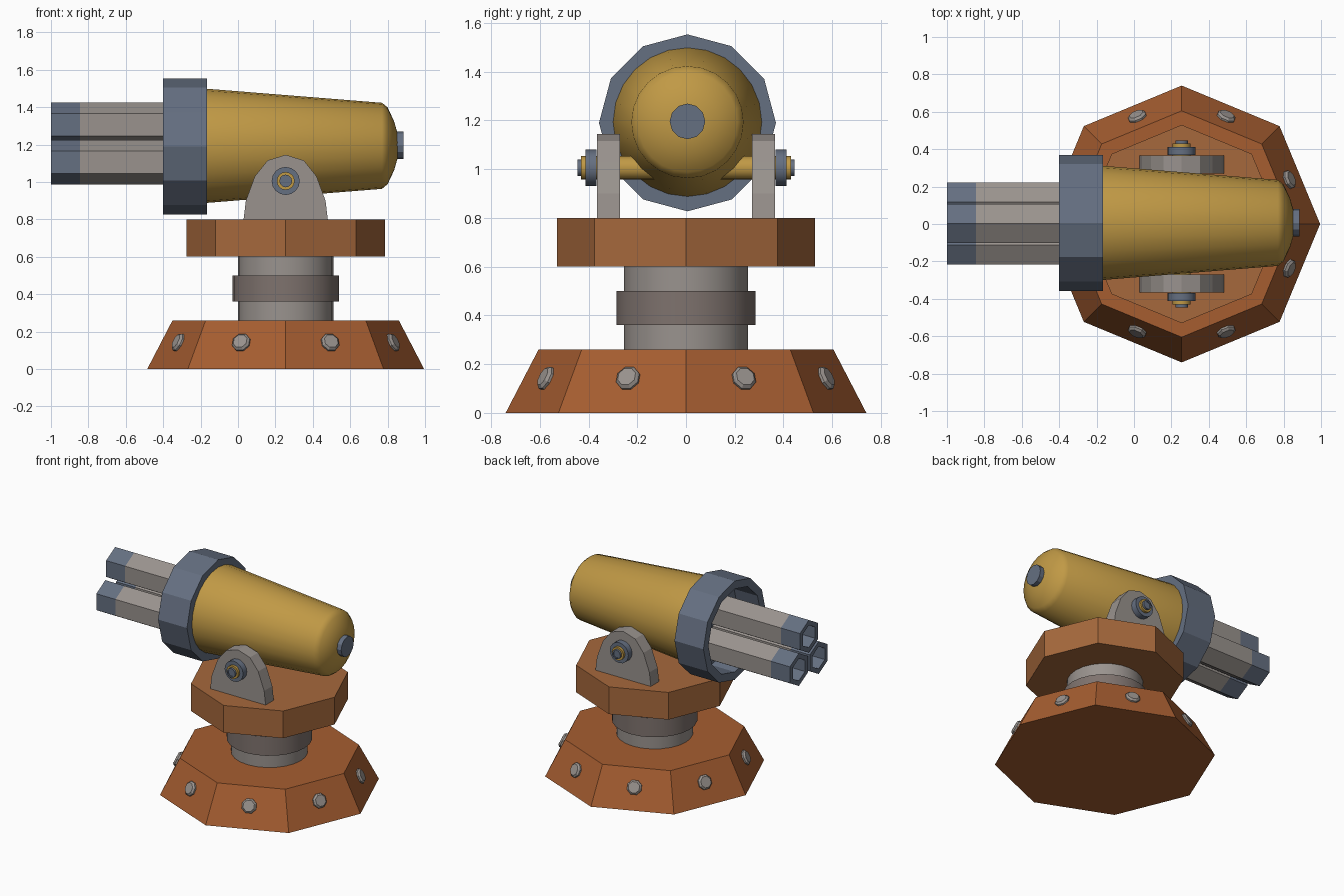
import bpy, bmesh
from math import pi, cos, sin, radians
from mathutils import Vector, Quaternion

if "Cube" in bpy.data.objects:
    bpy.data.objects.remove(bpy.data.objects["Cube"])

CX = 0.255          # turret's vertical axis
BZ = 1.19           # gun axis height


def material(name, rgb):
    m = bpy.data.materials.new(name)
    m.diffuse_color = (*rgb, 1)
    m.use_nodes = True
    m.node_tree.nodes["Principled BSDF"].inputs["Base Color"].default_value = m.diffuse_color
    return m


RUST = material("rust", (0.38, 0.11, 0.03))
PLATE = material("plate", (0.38, 0.14, 0.045))
BRASS = material("brass", (0.53, 0.32, 0.06))
STEEL = material("steel", (0.13, 0.16, 0.22))
GREY = material("grey", (0.32, 0.29, 0.27))
DARK = material("dark_grey", (0.21, 0.17, 0.155))


def finish(bm, name, mat, smooth):
    bmesh.ops.remove_doubles(bm, verts=bm.verts, dist=1e-5)
    bmesh.ops.recalc_face_normals(bm, faces=bm.faces)
    me = bpy.data.meshes.new(name)
    bm.to_mesh(me)
    bm.free()
    if smooth:
        me.shade_smooth()
        me.set_sharp_from_angle(angle=radians(smooth))
    me.materials.append(mat)
    ob = bpy.data.objects.new(name, me)
    bpy.context.collection.objects.link(ob)
    return ob


def lathe(name, profile, sides, mat, loc, axis=(0, 0, 1), phase=0, smooth=0):
    """Revolve (radius, height) points around an axis; radius 0 closes the end."""
    bm = bmesh.new()
    rings = []
    for r, h in profile:
        if r == 0:
            rings.append([bm.verts.new((0, 0, h))])
        else:
            rings.append([bm.verts.new((r * cos(phase + 2 * pi * i / sides),
                                        r * sin(phase + 2 * pi * i / sides), h))
                          for i in range(sides)])
    for a, b in zip(rings, rings[1:]):
        if len(a) == 1 or len(b) == 1:
            bm.faces.new(b if len(a) == 1 else a)    # flat cap
            continue
        for i in range(sides):
            j = (i + 1) % sides
            bm.faces.new((a[i], a[j], b[j], b[i]))
    for ring in rings:
        if len(ring) == 1:
            bm.verts.remove(ring[0])
    ob = finish(bm, name, mat, smooth)
    d = Vector(axis)
    q = Quaternion() if d.z > 0.999 else d.to_track_quat('Z', 'Y')
    ob.rotation_mode = 'QUATERNION'
    ob.rotation_quaternion = q
    ob.location = loc
    return ob


def tube(name, r, h0, h1, sides, mat, loc, **kw):
    return lathe(name, [(0, h0), (r, h0), (r, h1), (0, h1)], sides, mat, loc, **kw)


# Base, neck, collar and turntable
lathe("base", [(0, 0), (0.74, 0), (0.605, 0.26), (0, 0.26)], 8, RUST, (CX, 0, 0))
tube("neck", 0.255, 0.26, 0.6, 24, GREY, (CX, 0, 0), smooth=35)
tube("neck_collar", 0.285, 0.36, 0.5, 24, DARK, (CX, 0, 0), smooth=35)
tube("turntable", 0.53, 0.6, 0.8, 8, PLATE, (CX, 0, 0))

# One bolt on each sloped base face
for i in range(8):
    a = radians(22.5 + 45 * i)
    tilt = radians(25.6)
    n = (cos(tilt) * cos(a), cos(tilt) * sin(a), sin(tilt))
    lathe(f"base_bolt_{i}", [(0, -0.02), (0.052, -0.02), (0.052, 0.01), (0.04, 0.022), (0, 0.022)],
          8, GREY, (CX + 0.617 * cos(a), 0.617 * sin(a), 0.14), axis=n, phase=pi / 8)

# Arched brackets with pivot hardware on both sides
half = [(0.225, 0.8), (0.213, 0.9), (0.165, 1.03), (0.097, 1.115)]
arch = half + [(0, 1.145)] + [(-x, z) for x, z in reversed(half)]
for side, s in (("front", -1), ("back", 1)):
    bm = bmesh.new()
    f = bm.faces.new([bm.verts.new((CX + x, s * 0.27, z)) for x, z in arch])
    ext = bmesh.ops.extrude_face_region(bm, geom=[f], use_keep_orig=True)
    bmesh.ops.translate(bm, vec=(0, s * 0.095, 0),
                        verts=[v for v in ext["geom"] if isinstance(v, bmesh.types.BMVert)])
    finish(bm, f"{side}_bracket", GREY, 0)
    pivot = (CX, 0, 1.005)
    tube(f"{side}_pivot_washer", 0.075, 0.368, 0.412, 16, STEEL, pivot, axis=(0, s, 0), smooth=35)
    lathe(f"{side}_pivot_cap", [(0, 0.42), (0.034, 0.42), (0.034, 0.446), (0.024, 0.446), (0.024, 0.44), (0, 0.44)],
          12, STEEL, pivot, axis=(0, s, 0), smooth=35)
tube("pivot_axle", 0.048, -0.43, 0.43, 16, BRASS, (CX, 0, 1.005), axis=(0, 1, 0), smooth=35)

# Gun body, muzzle ring and tail cap
GUN = (0, 0.006, BZ)
lathe("gun_body", [(0, -0.2), (0.305, -0.2), (0.305, -0.165), (0.23, 0.77), (0.205, 0.80),
                   (0.13, 0.835), (0.07, 0.852), (0, 0.852)],
      24, BRASS, (0, 0.006, BZ + 0.003), axis=(1, 0, 0), smooth=40)
lathe("muzzle_ring", [(0, -0.21), (0.305, -0.21), (0.305, -0.4), (0.363, -0.4), (0.363, -0.165), (0, -0.165)],
      12, STEEL, GUN, axis=(1, 0, 0))
tube("tail_cap", 0.073, 0.83, 0.885, 12, STEEL, (0, 0.006, BZ + 0.006), axis=(1, 0, 0))

# Three hexagonal barrels with hollow tips
R = 0.12
for name, y, z in (("top", 0.002, 1.305), ("front", -0.112, 1.105), ("back", 0.118, 1.105)):
    kw = dict(axis=(1, 0, 0), phase=pi / 6)
    tube(f"{name}_barrel", R, -0.845, -0.205, 6, GREY, (0, y, z), **kw)
    lathe(f"{name}_barrel_tip", [(0, -0.845), (R, -0.845), (R, -1), (0.082, -1), (0.082, -0.86), (0, -0.86)],
          6, STEEL, (0, y, z), **kw)
